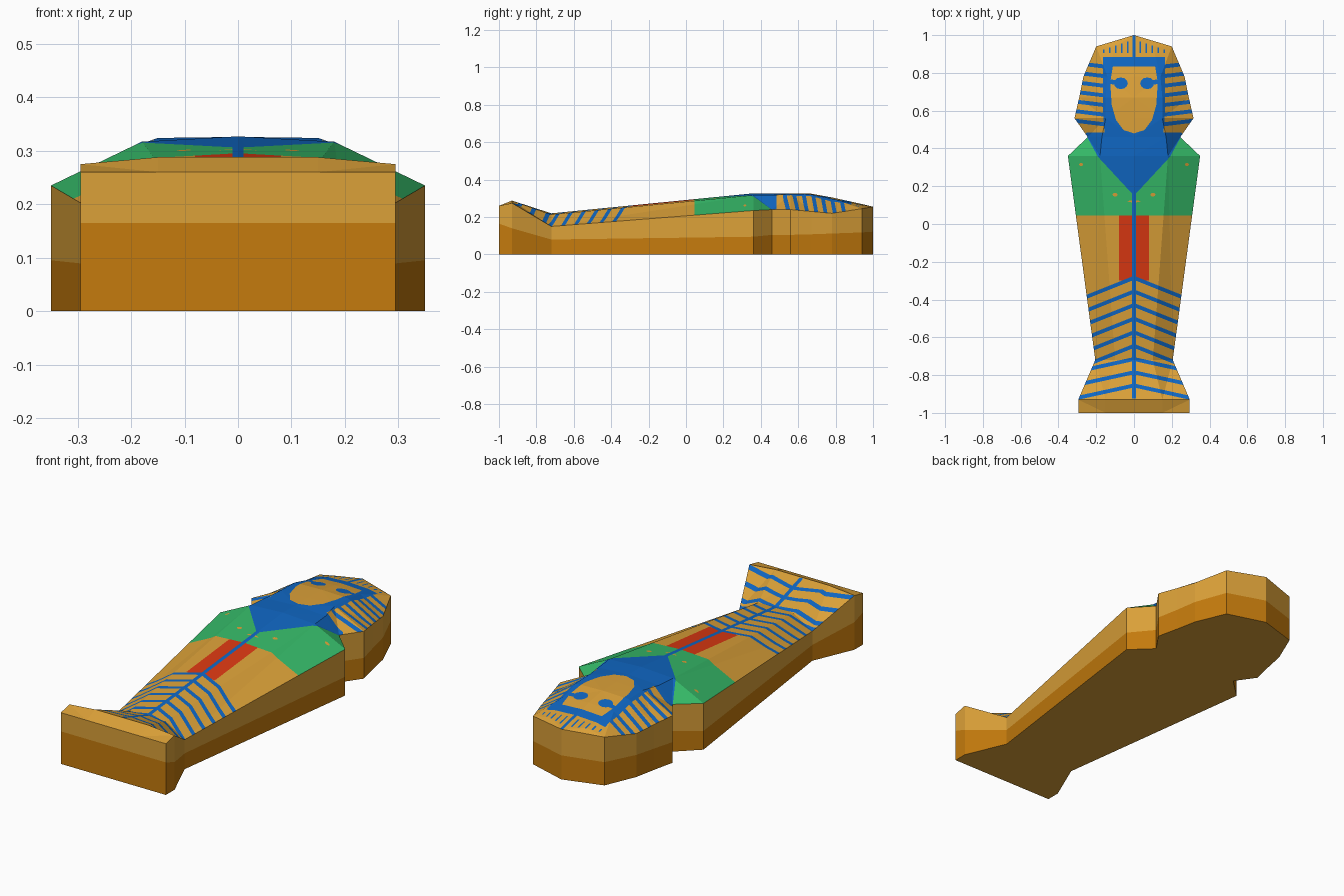
import bpy, bmesh, math
from mathutils import Vector

if "Cube" in bpy.data.objects:
    bpy.data.objects.remove(bpy.data.objects["Cube"])


def srgb(r, g, b):
    f = lambda c: c / 12.92 if c <= 0.04045 else ((c + 0.055) / 1.055) ** 2.4
    return (f(r), f(g), f(b), 1)


COLOURS = {
    "gold": srgb(0.86, 0.63, 0.22),
    "dark gold": srgb(0.77, 0.48, 0.05),
    "blue": srgb(0.06, 0.40, 0.76),
    "green": srgb(0.21, 0.73, 0.41),
    "red": srgb(0.86, 0.22, 0.07),
}
MATS = []
for name, col in COLOURS.items():
    m = bpy.data.materials.new(name)
    m.diffuse_color = col
    m.use_nodes = True
    m.node_tree.nodes["Principled BSDF"].inputs["Base Color"].default_value = m.diffuse_color
    MATS.append(m)
GOLD, DARK, BLUE, GREEN, RED = range(5)

# Stations along the body: y, rim x, rim z, crease x, crease z, ridge z, wall seam z
STATIONS = [
    (-1.00, .295, .260, .15, .260, .260, .165),
    (-0.93, .295, .275, .15, .288, .288, .140),
    (-0.72, .205, .150, .10, .213, .220, .080),
    (0.36, .350, .235, .18, .317, .327, .095),
    (0.46, .245, .240, .17, .317, .326, .105),
    (0.56, .315, .240, .15, .324, .326, .105),
    (0.67, .290, .230, .15, .321, .325, .108),
    (0.78, .268, .220, .14, .298, .305, .112),
    (0.94, .200, .245, .10, .265, .270, .118),
    (1.00, .000, .255, .00, .255, .255, .122),
]


def make_object(name, bm):
    me = bpy.data.meshes.new(name)
    bm.to_mesh(me)
    bm.free()
    for m in MATS:
        me.materials.append(m)
    ob = bpy.data.objects.new(name, me)
    bpy.context.collection.objects.link(ob)
    return ob


# Case: floor and two-tone walls following the outline
bm = bmesh.new()
right = [(s[1], s[0], s[6], s[2]) for s in STATIONS]
outline = right + [(-x, y, a, b) for x, y, a, b in reversed(right[:-1])]
rows = [[bm.verts.new((x, y, h)) for x, y, h in ring] for ring in (
    [(x, y, 0) for x, y, a, b in outline],
    [(x, y, a) for x, y, a, b in outline],
    [(x, y, b) for x, y, a, b in outline])]
n = len(outline)
for k in range(2):
    for i in range(n):
        j = (i + 1) % n
        f = bm.faces.new((rows[k][i], rows[k][j], rows[k + 1][j], rows[k + 1][i]))
        f.material_index = DARK if k == 0 else GOLD
bm.faces.new(list(reversed(rows[0]))).material_index = GOLD
make_object("case", bm)

# Lid: faceted shell over the case
bm = bmesh.new()
grid = [[bm.verts.new(p) for p in (
    (-r, y, rz), (-c, y, cz), (0, y, tz), (c, y, cz), (r, y, rz))]
    for y, r, rz, c, cz, tz, _ in STATIONS]
for a, b in zip(grid, grid[1:]):
    for j in range(4):
        bm.faces.new((a[j], a[j + 1], b[j + 1], b[j]))
bmesh.ops.remove_doubles(bm, verts=bm.verts[:], dist=1e-5)
bmesh.ops.triangulate(bm, faces=bm.faces[:])


def paint(poly, mat):
    """Cut a convex outline, seen from above, into the lid and colour its inside."""
    area = sum(a[0] * b[1] - b[0] * a[1] for a, b in zip(poly, poly[1:] + poly[:1]))
    if area < 0:
        poly = poly[::-1]
    x0, x1 = min(p[0] for p in poly), max(p[0] for p in poly)
    y0, y1 = min(p[1] for p in poly), max(p[1] for p in poly)
    faces = []
    for f in bm.faces:
        xs = [v.co.x for v in f.verts]
        ys = [v.co.y for v in f.verts]
        if max(xs) > x0 and min(xs) < x1 and max(ys) > y0 and min(ys) < y1:
            faces.append(f)
    for a, b in zip(poly, poly[1:] + poly[:1]):
        if not faces:
            return
        co = Vector((a[0], a[1], 0))
        no = Vector((b[1] - a[1], a[0] - b[0], 0)).normalized()
        geom = list({e for f in faces for e in f.edges})
        geom += list({v for f in faces for v in f.verts}) + faces
        res = bmesh.ops.bisect_plane(bm, geom=geom, dist=1e-5, plane_co=co, plane_no=no)
        faces = [f for f in res["geom"] if isinstance(f, bmesh.types.BMFace)
                 and (f.calc_center_median() - co).dot(no) < 0]
    for f in faces:
        f.material_index = mat


def both(poly, mat):
    paint(poly, mat)
    paint([(-x, y) for x, y in poly], mat)


def mirrored(half):
    return half + [(-x, y) for x, y in reversed(half) if x > 0]


def rect(x, ya, yb):
    return [(-x, ya), (x, ya), (x, yb), (-x, yb)]


def oval(x, y, rx, ry, k=12):
    return [(x + rx * math.cos(2 * math.pi * i / k),
             y + ry * math.sin(2 * math.pi * i / k)) for i in range(k)]


def band(xa, ya, xb, yb, t):
    return [(xa, ya - t / 2), (xb, yb - t / 2), (xb, yb + t / 2), (xa, ya + t / 2)]


# Shoulders, apron and collar
paint(rect(.4, .045, .46), GREEN)
paint(rect(.08, -.30, .045), RED)
paint(mirrored([(0, .15), (.19, .355), (.248, .461)]), BLUE)

# Small ornaments on the chest
both(oval(.10, .155, .014, .010, 8), GOLD)
both(oval(.28, .315, .012, .008, 8), GOLD)
paint(oval(0, .12, .035, .006, 8), GOLD)

# Hood frame, neck and face
paint(mirrored([(.27, .459), (.25, .485)]), BLUE)
paint(mirrored([(.155, .47), (.165, .60), (.165, .885)]), BLUE)
paint(mirrored([(0, .48), (.055, .497), (.095, .55), (.118, .63),
                (.126, .75), (.112, .835)]), GOLD)

# Eyes with outer corners
both(oval(.07, .745, .037, .031), BLUE)
both([(.09, .735), (.13, .742), (.13, .765), (.09, .762)], BLUE)

# Hood side stripes
for k in range(7):
    y = .528 + .051 * k
    both(band(.16, y, .34, y + .022, .021), BLUE)

# Crown stripes
for k in range(1, 6):
    x = .032 * k
    both([(x - .004, .905), (x + .004, .905), (x + .004, .975 - .01 * k),
          (x - .004, .975 - .01 * k)], BLUE)
paint(rect(.008, .88, 1.01), BLUE)

# Leg chevrons, foot chevrons and centre line
for k in range(6):
    y = -.285 - .072 * k
    s = -.40
    xe = .35 if k < 5 else .22
    both(band(.0, y, xe, y + s * xe, .022), BLUE)
for k in range(3):
    y = -.715 - .07 * k
    both(band(.0, y, .32, y - .07, .021), BLUE)
paint(rect(.010, -.925, .16), BLUE)

make_object("lid", bm)
